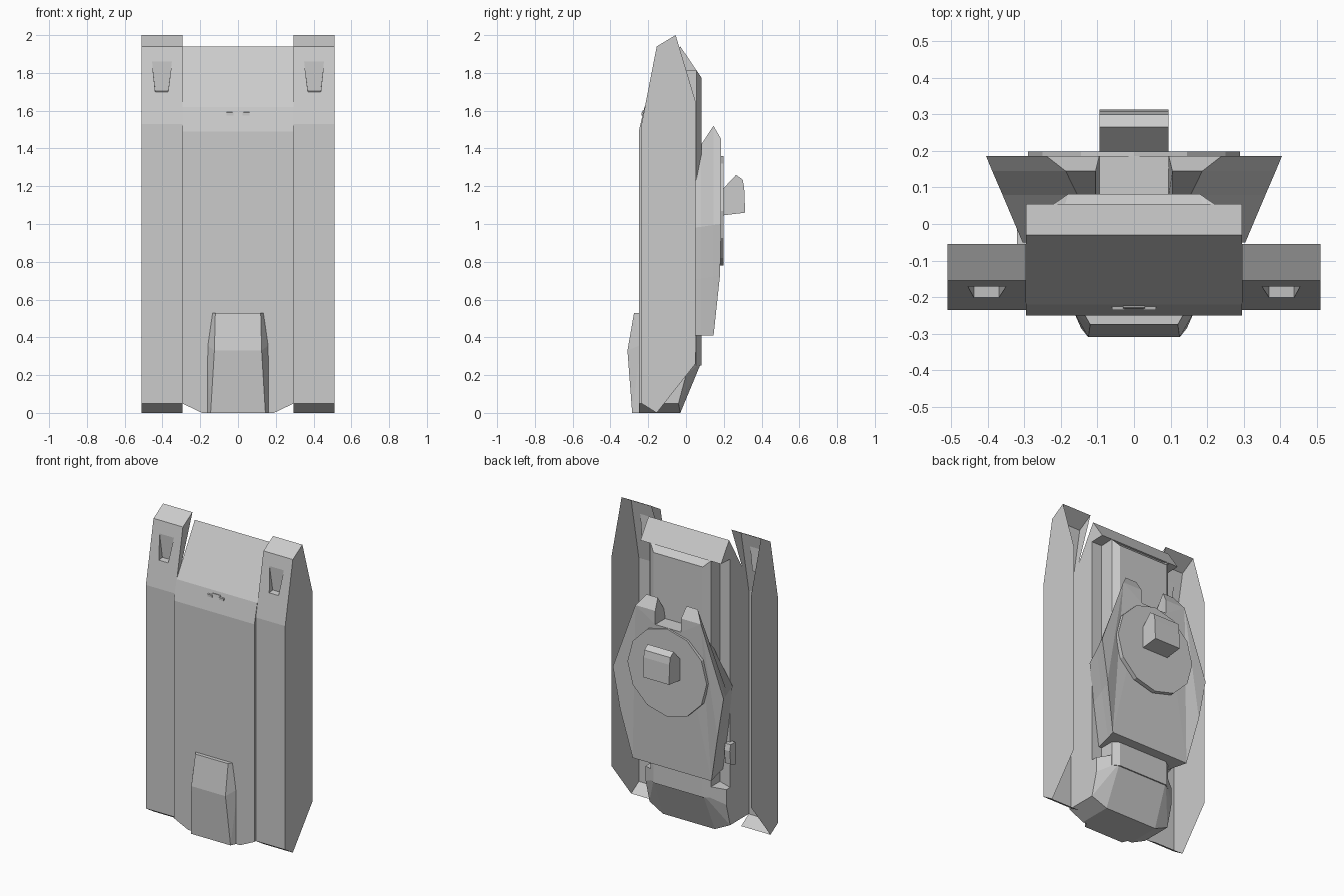
import bpy, bmesh, math
from mathutils import Vector

if "Cube" in bpy.data.objects:
    bpy.data.objects.remove(bpy.data.objects["Cube"])

grey = bpy.data.materials.new("plain grey")
grey.diffuse_color = (0.6, 0.6, 0.6, 1)
grey.use_nodes = True
grey.node_tree.nodes["Principled BSDF"].inputs["Base Color"].default_value = grey.diffuse_color


def finish(name, bm, closed=True):
    """Turn a bmesh into a flat shaded grey object."""
    if closed:
        bmesh.ops.recalc_face_normals(bm, faces=bm.faces)
    me = bpy.data.meshes.new(name)
    bm.to_mesh(me)
    bm.free()
    me.materials.append(grey)
    ob = bpy.data.objects.new(name, me)
    bpy.context.collection.objects.link(ob)
    return ob


def prism(name, profile, x0, x1):
    """Extrude a (y, z) profile along x."""
    bm = bmesh.new()
    f = bm.faces.new([bm.verts.new((x0, y, z)) for y, z in profile])
    r = bmesh.ops.extrude_face_region(bm, geom=[f])
    vs = [v for v in r["geom"] if isinstance(v, bmesh.types.BMVert)]
    bmesh.ops.translate(bm, verts=vs, vec=(x1 - x0, 0, 0))
    return finish(name, bm)


def hull_of(name, half):
    """Convex solid around points mirrored in x."""
    bm = bmesh.new()
    for x, y, z in half:
        bm.verts.new((x, y, z))
        bm.verts.new((-x, y, z))
    r = bmesh.ops.convex_hull(bm, input=bm.verts)
    bad = [g for g in r["geom_interior"] if isinstance(g, bmesh.types.BMVert)]
    bmesh.ops.delete(bm, geom=bad, context="VERTS")
    bmesh.ops.dissolve_limit(bm, angle_limit=0.01, verts=bm.verts, edges=bm.edges)
    return finish(name, bm)


def loft(name, rings):
    """Solid skinned between equal closed rings of points."""
    bm = bmesh.new()
    rows = [[bm.verts.new(p) for p in ring] for ring in rings]
    n = len(rows[0])
    for a, b in zip(rows, rows[1:]):
        for i in range(n):
            j = (i + 1) % n
            bm.faces.new((a[i], a[j], b[j], b[i]))
    caps = [bm.faces.new(rows[0][::-1]), bm.faces.new(rows[-1])]
    bmesh.ops.triangulate(bm, faces=caps)
    return finish(name, bm)


# hull: belly, sloped nose, raised deck and overhanging lip
prism("lower_hull", [(-.25, .3), (-.25, 1.49), (-.22, 1.62), (-.03, 1.94),
                     (-.04, 1.81), (-.04, .3)], -.295, .295)
prism("nose_lip", [(-.03, 1.94), (.055, 1.814), (-.04, 1.81)], -.295, .295)
deck = [(.22, -.045), (.22, .055), (.18, .082), (-.18, .082), (-.22, .055), (-.22, -.045)]
loft("upper_deck", [[(x, y, .25) for x, y in deck],
                    [(x, y, min(1.90, 1.94 - (y + .03) * 1.48)) for x, y in deck]])

# tail with cut corners
hull_of("tail", [(.19, -.25, 0), (.19, -.03, 0), (.295, -.25, .05), (.295, -.04, .05),
                 (.295, .0, .2), (.18, .082, .27), (.18, .082, .33),
                 (.295, -.25, .3), (.295, .0, .3)])

# box under the tail
hull_of("belly_box", [(.145, -.285, 0), (.165, -.24, 0), (.125, -.31, .33),
                      (.165, -.24, .36), (.12, -.275, .53), (.14, -.24, .53)])

# small grip on the nose
for s in (-1, 1):
    prism("nose_grip", [(-.235, 1.575), (-.235, 1.59), (-.215, 1.595), (-.22, 1.575)],
          s * .025, s * .06)
prism("nose_grip_bar", [(-.232, 1.585), (-.229, 1.602), (-.21, 1.602), (-.215, 1.585)], -.03, .03)

# side skirts: thin open shells with a wedge recess near the top
INNER, OUTER = .295, .51
SKIRT = [(-.055, 2.0), (-.155, 1.94), (-.235, 1.53), (-.235, .05), (-.155, 0)]


def slope_y(z):
    return -.235 + .08 * (z - 1.53) / .41


for side, s in (("left", -1), ("right", 1)):
    bm = bmesh.new()
    a = [bm.verts.new((s * INNER, y, z)) for y, z in SKIRT]
    b = [bm.verts.new((s * OUTER, y, z)) for y, z in SKIRT]
    quads = [(a[i], b[i], b[i + 1], a[i + 1]) for i in (0, 2, 3)]
    # outer wall and small inner wall at the top
    back = [bm.verts.new((s * OUTER, .05, z)) for z in (.26, 1.65)]
    quads += [tuple(b + back)[::-1], (a[0], a[1], a[2])]
    # sloped face framing the recess
    slot = [bm.verts.new((s * x, slope_y(z), z)) for x, z in
            ((.35, 1.86), (.455, 1.86), (.438, 1.7), (.37, 1.7))]
    frame = (a[1], b[1], b[2], a[2])
    for i in range(4):
        j = (i + 1) % 4
        quads.append((frame[i], frame[j], slot[j], slot[i]))
    deep = [bm.verts.new((s * x, -.165, 1.705)) for x in (.438, .37)]
    quads += [(slot[0], slot[1], deep[0], deep[1]), (slot[2], slot[3], deep[1], deep[0]),
              (slot[1], slot[2], deep[0]), (slot[3], slot[0], deep[1])]
    for q in quads:
        bm.faces.new(q)
    finish(side + "_skirt", bm)

# turret: outline rings from the base out to the roof, notched at the front
def ring(half):
    return half + [(-x, y, z) for x, y, z in half[::-1]]


loft("turret", [
    ring([(.09, -.05, 1.2), (.09, -.05, 1.21), (.15, -.05, 1.2), (.305, -.05, .97),
          (.28, -.05, .7), (.24, -.05, .41)]),
    ring([(.095, .08, 1.36), (.105, .08, 1.42), (.155, .08, 1.42), (.36, .08, .985),
          (.32, .08, .71), (.27, .08, .41)]),
    ring([(.095, .145, 1.36), (.105, .145, 1.52), (.187, .145, 1.52), (.388, .145, .995),
          (.343, .145, .72), (.287, .143, .41)]),
    ring([(.095, .186, 1.36), (.095, .186, 1.45), (.24, .186, 1.45), (.405, .186, 1.0),
          (.357, .18, .73), (.288, .146, .411)]),
])

# round roof plate
count, roof = 12, []
for y in (.17, .198):
    roof.append([(.29 * math.cos(2 * math.pi * i / count), y,
                  1.07 + .29 * math.sin(2 * math.pi * i / count)) for i in range(count)])
loft("roof_plate", roof)

# hatch block on the roof and a small box beside the hull
prism("roof_hatch", [(.19, 1.045), (.19, 1.18), (.265, 1.26), (.3, 1.235), (.308, 1.19),
                     (.313, 1.06)], -.095, .095)
prism("side_box", [(-.06, .45), (-.06, .6), (-.01, .6), (.0, .56), (-.01, .47)], -.32, -.28)
